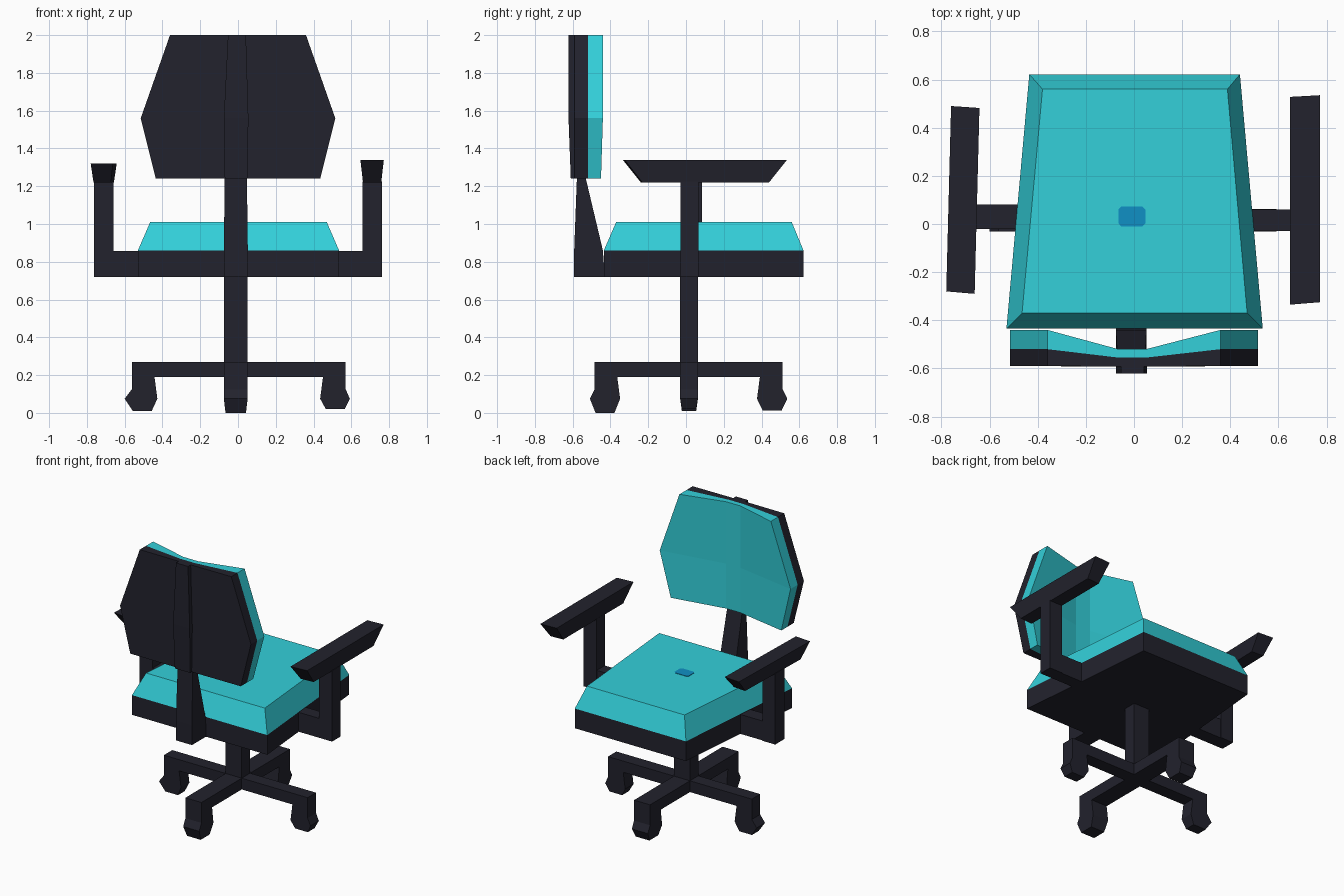
import bpy, bmesh
from mathutils import Vector

if "Cube" in bpy.data.objects:
    bpy.data.objects.remove(bpy.data.objects["Cube"])


def material(name, rgb):
    m = bpy.data.materials.new(name)
    m.diffuse_color = (*rgb, 1)
    m.use_nodes = True
    m.node_tree.nodes["Principled BSDF"].inputs["Base Color"].default_value = m.diffuse_color
    return m


DARK = material("charcoal", (0.016, 0.016, 0.026))
CYAN = material("turquoise fabric", (0.033, 0.63, 0.70))
BLUE = material("blue", (0.005, 0.28, 0.56))


def loft(name, rings, mat):
    """Closed flat-faced solid skinned through rings of equal length."""
    bm = bmesh.new()
    vr = [[bm.verts.new(p) for p in r] for r in rings]
    n = len(vr[0])
    for a, b in zip(vr, vr[1:]):
        for i in range(n):
            j = (i + 1) % n
            bm.faces.new((a[i], a[j], b[j], b[i]))
    bm.faces.new(vr[0])
    bm.faces.new(vr[-1])
    bmesh.ops.recalc_face_normals(bm, faces=bm.faces)
    me = bpy.data.meshes.new(name)
    bm.to_mesh(me)
    bm.free()
    me.materials.append(mat)
    ob = bpy.data.objects.new(name, me)
    bpy.context.collection.objects.link(ob)
    return ob


def rect(x0, x1, y0, y1, z):
    return [(x0, y0, z), (x1, y0, z), (x1, y1, z), (x0, y1, z)]


def box(name, x0, x1, y0, y1, z0, z1, mat):
    return loft(name, [rect(x0, x1, y0, y1, z0), rect(x0, x1, y0, y1, z1)], mat)


def flat(pts, z):
    return [(x, y, z) for x, y in pts]


# seat: dark tray and bevelled cushion, wider at the back
outer = [(-0.53, -0.435), (0.535, -0.435), (0.44, 0.622), (-0.435, 0.622)]
inner = [(-0.465, -0.37), (0.47, -0.37), (0.388, 0.56), (-0.38, 0.56)]
loft("seat_tray", [flat(outer, 0.72), flat(outer, 0.86)], DARK)
loft("seat_cushion", [flat(outer, 0.86), flat(inner, 1.01)], CYAN)

# small blue patch in the middle of the seat
patch = [(-0.053, -0.01), (0.035, -0.01), (0.047, 0.003), (0.047, 0.06),
         (0.035, 0.072), (-0.053, 0.072), (-0.065, 0.06), (-0.065, 0.003)]
loft("seat_patch", [flat(patch, 1.008), flat(patch, 1.013)], BLUE)


# backrest: hexagonal panels, hollowed towards the middle
def panel(name, rows, mat):
    rings = []
    for z, w, f_edge, f_mid, b_edge, b_mid in rows:
        xs = (-w, -0.065, 0.05, w)
        front = [(x, y, z) for x, y in zip(xs, (f_edge, f_mid, f_mid, f_edge))]
        back = [(x, y, z) for x, y in zip(xs, (b_edge, b_mid, b_mid, b_edge))]
        rings.append(front + back[::-1])
    loft(name, rings, mat)


OUTLINE = [(1.24, 0.435), (1.56, 0.515), (2.0, 0.36)]
panel("backrest_cushion", [(z, w, -0.45 if z < 1.3 else -0.44, -0.52, -0.52, -0.555)
                           for z, w in OUTLINE], CYAN)
panel("backrest_shell", [(z, w, -0.52, -0.555, -0.59, -0.592)
                         for z, w in OUTLINE], DARK)

# spine: foot, tapering stem and rib up the back
loft("back_stem", [rect(-0.075, 0.052, -0.592, -0.43, 0.72),
                   rect(-0.075, 0.052, -0.592, -0.44, 0.86),
                   rect(-0.07, 0.047, -0.577, -0.535, 1.26)], DARK)
loft("back_rib", [rect(-0.07, 0.05, -0.61, -0.56, 1.24),
                  rect(-0.075, 0.055, -0.622, -0.56, 1.56),
                  rect(-0.053, 0.042, -0.622, -0.56, 2.0)], DARK)

# armrests: bar under the seat, upright and flared pad
left_pad = [(-0.78, -0.28), (-0.662, -0.29), (-0.642, 0.482), (-0.76, 0.49)]
right_pad = [(0.648, -0.335), (0.772, -0.325), (0.772, 0.535), (0.648, 0.528)]
for side, s, y0, y1, top, pad in (("left", -1, -0.02, 0.085, 1.32, left_pad),
                                  ("right", 1, -0.03, 0.065, 1.34, right_pad)):
    xs = sorted((s * 0.66, s * 0.762))
    box(side + "_arm_post", *xs, y0, y1, 0.72, 1.225, DARK)
    bar = sorted((s * 0.45, s * 0.70))
    box(side + "_arm_bar", *bar, y0, y1 - 0.005, 0.72, 0.858, DARK)
    c = sum((Vector(p) for p in pad), Vector((0, 0))) / 4
    low = [(c.x + (x - c.x) * 0.78, c.y + (y - c.y) * 0.78) for x, y in pad]
    loft(side + "_arm_pad", [flat(low, 1.22), flat(pad, top)], DARK)

# central column
CX, CY = -0.012, 0.016
box("column", CX - 0.063, CX + 0.063, CY - 0.047, CY + 0.047, 0.19, 0.73, DARK)


# four base legs, each ending in a faceted caster
def leg(name, direction, reach, half, bulge, z0):
    d = Vector((*direction, 0))
    side = Vector((-d.y, d.x, 0))
    base = Vector((CX, CY, 0))
    profile = [(0, 0.27), (reach, 0.27), (reach, 0.125), (reach + bulge, 0.075),
               (reach - 0.005, z0), (reach - 0.105, z0), (reach - 0.135, 0.075),
               (reach - 0.12, 0.19), (0, 0.19)]
    rings = []
    for s in (-1, 1):
        rings.append([base + d * r + Vector((0, 0, z))
                      + side * s * (half - (0.009 if z < 0.05 else 0))
                      for r, z in profile])
    loft(name, rings, DARK)


leg("left_leg", (-1, 0), 0.55, 0.047, 0.038, 0.01)
leg("right_leg", (1, 0), 0.582, 0.047, 0.022, 0.02)
leg("front_leg", (0, -1), 0.50, 0.063, 0.025, 0.0)
leg("rear_leg", (0, 1), 0.495, 0.063, 0.025, 0.012)
